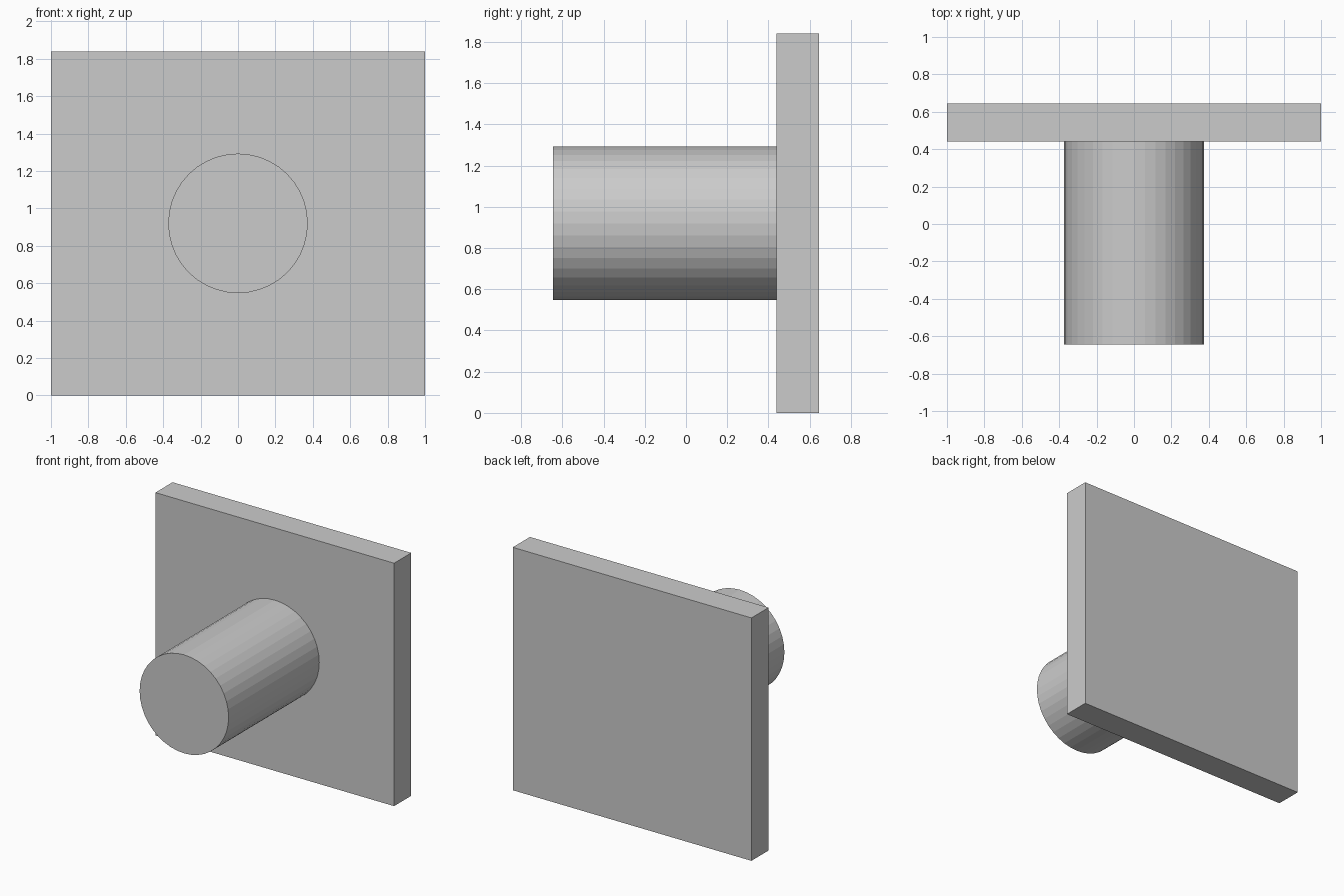
import bpy
from math import pi

cube = bpy.data.objects.get("Cube")
if cube:
    bpy.data.objects.remove(cube, do_unlink=True)

# Single grey material
grey = bpy.data.materials.new("plain grey")
grey.use_nodes = True
colour = (0.6, 0.6, 0.6, 1)
grey.diffuse_color = colour
grey.node_tree.nodes["Principled BSDF"].inputs["Base Color"].default_value = colour

WIDTH, HEIGHT = 2.0, 1.84
FRONT, JOINT, BACK = -0.645, 0.44, 0.645
RADIUS = 0.373


def finish(name):
    """Name the active object, apply its transform and colour it."""
    obj = bpy.context.object
    obj.name = obj.data.name = name
    bpy.ops.object.transform_apply(location=False, rotation=True, scale=True)
    obj.data.materials.append(grey)
    return obj


# Square-edged back plate
bpy.ops.mesh.primitive_cube_add(size=1, location=(0, (JOINT + BACK) / 2, HEIGHT / 2))
bpy.context.object.scale = (WIDTH, BACK - JOINT, HEIGHT)
finish("back_plate")

# Faceted round peg standing out of the plate's front
bpy.ops.mesh.primitive_cylinder_add(
    vertices=40, radius=RADIUS, depth=JOINT - FRONT,
    location=(0, (FRONT + JOINT) / 2, HEIGHT / 2), rotation=(pi / 2, 0, 0))
finish("round_peg")
